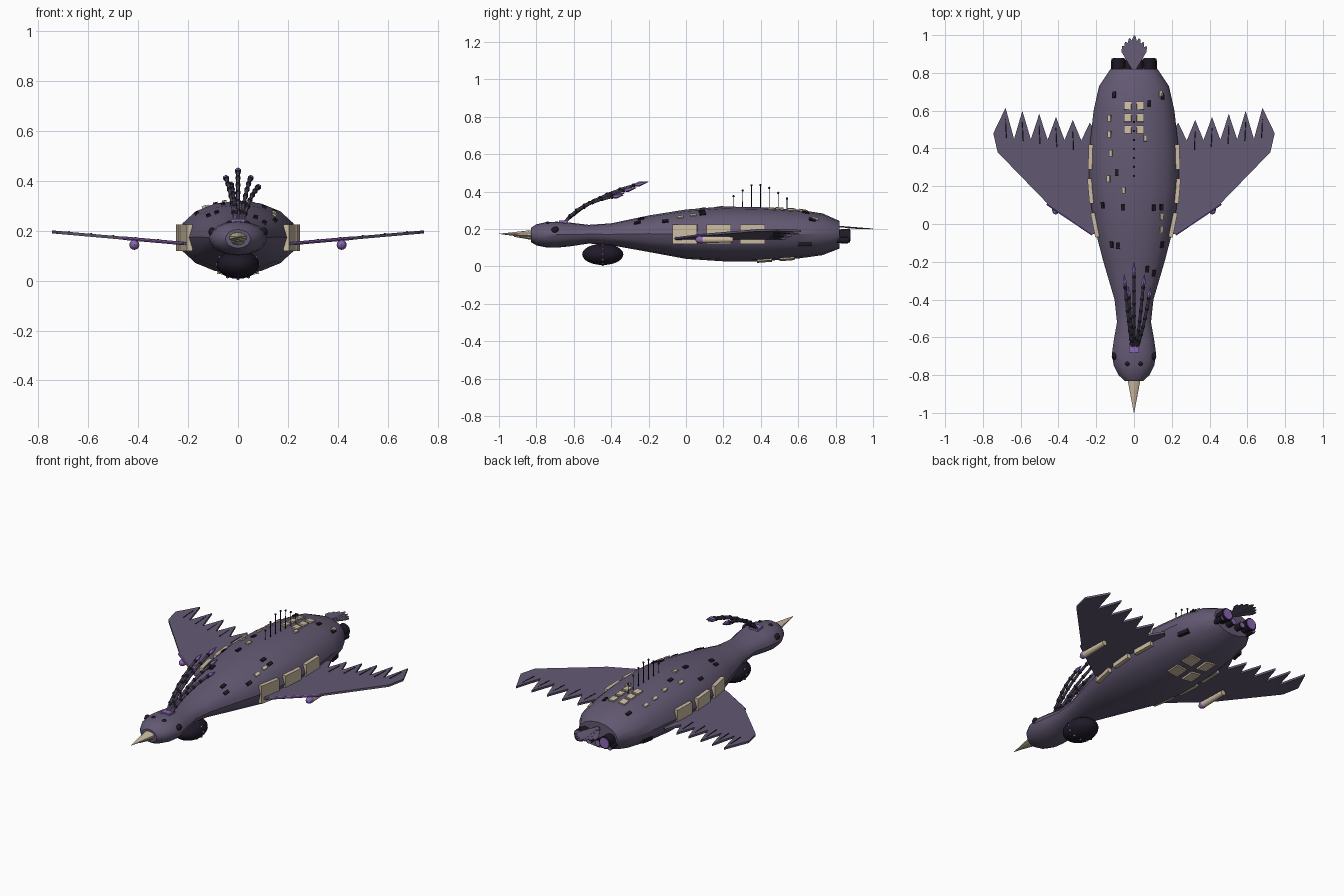
import bpy, bmesh, math
from mathutils import Vector, Matrix

if "Cube" in bpy.data.objects:
    bpy.data.objects.remove(bpy.data.objects["Cube"])

def material(name, rgb):
    m = bpy.data.materials.new(name)
    m.diffuse_color = (*rgb, 1)
    m.use_nodes = True
    m.node_tree.nodes["Principled BSDF"].inputs["Base Color"].default_value = m.diffuse_color
    return m

HULL = material("hull_violet", (0.125, 0.10, 0.17))
DARK = material("dark", (0.014, 0.010, 0.02))
BONE = material("bone", (0.60, 0.50, 0.36))
GLOW = material("bright_violet", (0.25, 0.14, 0.45))

def finish(name, bm, mat, smooth=True):
    bmesh.ops.recalc_face_normals(bm, faces=bm.faces)
    me = bpy.data.meshes.new(name)
    bm.to_mesh(me)
    bm.free()
    me.materials.append(mat)
    ob = bpy.data.objects.new(name, me)
    bpy.context.collection.objects.link(ob)
    if smooth:
        bpy.ops.object.select_all(action='DESELECT')
        ob.select_set(True)
        bpy.context.view_layer.objects.active = ob
        bpy.ops.object.shade_smooth_by_angle(angle=math.radians(35))
    return ob

def add_box(bm, loc, size, rot=None):
    mat = Matrix.Translation(loc) @ (rot or Matrix()) @ Matrix.Diagonal((*size, 1))
    bmesh.ops.create_cube(bm, size=1, matrix=mat)

def add_ball(bm, loc, radii, u=12, v=8):
    bmesh.ops.create_uvsphere(bm, u_segments=u, v_segments=v, radius=1,
                              matrix=Matrix.Translation(loc) @ Matrix.Diagonal((*radii, 1)))

def add_rod(bm, p, q, r1, r2, n=8, flat=1.0):
    p, q = Vector(p), Vector(q)
    d = q - p
    rot = d.to_track_quat('Z', 'Y').to_matrix().to_4x4()
    bmesh.ops.create_cone(bm, cap_ends=True, segments=n, radius1=r1, radius2=r2, depth=d.length,
                          matrix=Matrix.Translation((p + q) / 2) @ rot @ Matrix.Diagonal((1, flat, 1, 1)))

def add_plate(bm, pts, thick):
    lo = [bm.verts.new((x, y, z - thick / 2)) for x, y, z in pts]
    hi = [bm.verts.new((x, y, z + thick / 2)) for x, y, z in pts]
    bm.faces.new(lo)
    bm.faces.new(hi)
    for i in range(len(pts)):
        j = (i + 1) % len(pts)
        bm.faces.new((lo[i], lo[j], hi[j], hi[i]))

# Hull stations: y, half width, bottom z, top z
STATIONS = [(-0.83, .05, .13, .205), (-0.80, .082, .112, .225), (-0.75, .107, .102, .236),
            (-0.69, .117, .10, .239), (-0.62, .108, .107, .234), (-0.52, .09, .122, .222),
            (-0.40, .103, .113, .230), (-0.20, .162, .077, .272), (0, .214, .040, .304),
            (0.2, .24, .027, .320), (0.4, .236, .027, .316), (0.6, .214, .042, .303),
            (0.73, .185, .06, .283), (0.82, .125, .095, .243)]

def section(y):
    for a, b in zip(STATIONS, STATIONS[1:]):
        if y <= b[0]:
            t = (y - a[0]) / (b[0] - a[0])
            return [a[k] + t * (b[k] - a[k]) for k in (1, 2, 3)]
    return STATIONS[-1][1:]

def hull_point(x, y, side=1):
    w, lo, hi = section(y)
    return Vector((x, y, (lo + hi) / 2 + side * (hi - lo) / 2 * math.sqrt(max(0, 1 - (x / w) ** 2))))

def add_patch(bm, x, y, sx, sy, side=1, h=0.012):
    e = 0.01
    p = hull_point(x, y, side)
    n = (hull_point(x + e, y, side) - hull_point(x - e, y, side)).cross(
        hull_point(x, y + e, side) - hull_point(x, y - e, side)).normalized()
    ty = (Vector((0, 1, 0)) - n * n.y).normalized()
    rot = Matrix((ty.cross(n), ty, n)).transposed().to_4x4()
    add_box(bm, p, (sx, sy, h), rot)

# Hull: head, neck and body in one loft
bm = bmesh.new()
N = 16
rings = []
for y, w, lo, hi in STATIONS:
    rings.append([bm.verts.new((w * math.cos(2 * math.pi * i / N), y,
                  (lo + hi) / 2 + (hi - lo) / 2 * math.sin(2 * math.pi * i / N))) for i in range(N)])
for a, b in zip(rings, rings[1:]):
    for i in range(N):
        bm.faces.new((a[i], a[(i + 1) % N], b[(i + 1) % N], b[i]))
bm.faces.new(rings[0])
bm.faces.new(rings[-1])
finish("hull", bm, HULL)

# Beak: long upper and short lower half
bm = bmesh.new()
add_rod(bm, (0, -.82, .172), (0, -1, .174), .037, .001, 10, .6)
add_rod(bm, (0, -.82, .155), (0, -.92, .160), .028, .004, 10, .5)
finish("beak", bm, BONE)

# Eyes and brow lamps
bm = bmesh.new()
for s in (-1, 1):
    add_ball(bm, (s * .104, -.70, .195), (.014, .02, .018))
    add_ball(bm, (s * .035, -.74, .230), (.012, .012, .010))
finish("eyes", bm, DARK)

# Wings with saw-tooth feather edge
def wing_pt(s, x, y, dz=0):
    return (s * x, y, .147 + (x - .2) * .088 + dz)

teeth = [(.68 - .089 * k, .615 - .016 * k) for k in range(6)]
outline = [(.15, -.08), (.22, -.05), (.46, .11), (.722, .38), (.745, .48)]
for k, (x, y) in enumerate(teeth):
    outline += [(x, y), (x - .045, .45 - .002 * k)]
outline[-1] = (.15, .44)
for s, side in ((-1, "left"), (1, "right")):
    bm = bmesh.new()
    add_plate(bm, [wing_pt(s, x, y) for x, y in outline], .012)
    finish(side + "_wing", bm, HULL, False)
    bm = bmesh.new()
    for x, y in teeth[:5]:
        add_rod(bm, wing_pt(s, x - .005, y - .16, .006), wing_pt(s, x, y - .06, .006), .003, .002, 6)
    finish(side + "_wing_quills", bm, DARK)
    bm = bmesh.new()
    add_rod(bm, wing_pt(s, .22, -.055), wing_pt(s, .46, .107), .007, .007, 8)
    add_ball(bm, (s * .415, .08, .143), (.02, .03, .02))
    finish(side + "_wing_edge_and_pod_nose", bm, GLOW)
    bm = bmesh.new()
    add_rod(bm, (s * .415, .08, .143), (s * .415, .25, .143), .019, .015, 12)
    finish(side + "_wing_pod", bm, BONE)

# Side window panels, skylights and belly windows
bm = bmesh.new()
for s in (-1, 1):
    for y in (-.005, .175, .355):
        w = section(y)[0]
        ang = math.atan2(section(y + .06)[0] - section(y - .06)[0], .12)
        add_box(bm, (s * (w - .006), y, .172), (.022, .132, .106), Matrix.Rotation(-s * ang, 4, 'Z'))
    for y in (.5, .563, .627):
        add_patch(bm, s * .033, y, .038, .044)
    for y in (.42, .54):
        add_patch(bm, s * .05, y, .065, .08, -1)
finish("windows", bm, BONE, False)

# Scattered deck plates
bm = bmesh.new()
for x, y in [(-.13, .56), (-.13, .475), (-.122, .375), (-.135, .24), (.06, .455), (-.055, .18),
             (.145, .04), (.145, -.03), (.14, .69)]:
    add_patch(bm, x, y, .018, .034)
finish("light_deck_plates", bm, BONE, False)
bm = bmesh.new()
for x, y in [(-.105, .685), (.08, .64), (.15, .675), (-.09, .275), (-.165, .1), (-.06, .09), (.105, .085),
             (.145, .09), (-.118, -.11), (-.085, -.115), (.148, -.11), (.105, -.26), (.07, -.24)]:
    add_patch(bm, x, y, .018, .034)
for s in (-1, 1):
    add_box(bm, (s * .185, .635, .12), (.02, .07, .022), Matrix.Rotation(s * .2, 4, 'Z'))
finish("dark_deck_plates", bm, DARK, False)

# Antenna row
bm = bmesh.new()
for y, top in zip((.255, .303, .35, .398, .445, .493, .54), (.375, .405, .433, .435, .42, .393, .363)):
    add_rod(bm, (0, y, .29), (0, y, top), .0025, .002, 6)
    add_ball(bm, (0, y, top), (.006, .006, .006), 8, 6)
finish("antennas", bm, DARK)

# Gondola under the neck, with a ring of lamps
bm = bmesh.new()
add_ball(bm, (0, -.445, .064), (.085, .11, .057), 20, 12)
finish("gondola", bm, DARK)
bm = bmesh.new()
for i in range(12):
    a = math.tau * i / 12
    add_ball(bm, (.084 * math.cos(a), -.445, .064 + .056 * math.sin(a)), (.007, .007, .007), 8, 6)
finish("gondola_lamps", bm, GLOW)

# Crest: curved jointed plumes with pointed tips
plumes, joints, tips = bmesh.new(), bmesh.new(), bmesh.new()
for x, y, z in [(0, -.2, .452), (-.052, -.265, .42), (.055, -.265, .42), (.088, -.335, .38), (-.03, -.33, .39)]:
    p0, p2 = Vector((x * .2, -.65, .235)), Vector((x, y, z))
    p1 = (p0 + p2) / 2 + Vector((0, -.06, .05))
    pts = [p0 * (1 - t) ** 2 + p1 * 2 * t * (1 - t) + p2 * t * t for t in (i / 7 for i in range(8))]
    for i in range(6):
        add_rod(plumes, pts[i], pts[i + 1], .0085, .007)
        add_ball(joints, pts[i + 1], (.011, .011, .011), 8, 6)
    mid = pts[6].lerp(pts[7], .35)
    add_rod(tips, pts[6], mid, .006, .013, 6)
    add_rod(tips, mid, pts[7], .013, .001, 6)
add_box(tips, (0, -.655, .236), (.055, .05, .02))
finish("crest_plumes", plumes, HULL)
finish("crest_joints", joints, DARK)
finish("crest_tips_and_base", tips, GLOW, False)

# Tail fan
bm = bmesh.new()
for k in range(-3, 4):
    a, length = k * .155, .185 - .014 * abs(k)
    shape = [(-.008, 0), (.008, 0), (.016, length * .8), (.008, length * .97), (0, length), (-.016, length * .8)]
    add_plate(bm, [(u * math.cos(a) + v * math.sin(a), .815 + v * math.cos(a) - u * math.sin(a),
                    .215 - v * .08 - .001 * abs(k)) for u, v in shape], .004)
finish("tail_fan", bm, HULL, False)

# Stern thrusters with glowing outlets
cans, outlets = bmesh.new(), bmesh.new()
for s in (-1, 1):
    for x, z, r in ((.082, .165, .037), (.03, .145, .02), (.105, .14, .018)):
        end = .877 if r > .03 else .865
        add_rod(cans, (s * x, .80, z), (s * x, end, z), r * .85, r, 12)
        add_rod(outlets, (s * x, end - .01, z), (s * x, end + .003, z), r * .8, r * .8, 12)
finish("thrusters", cans, DARK)
finish("thruster_outlets", outlets, GLOW)
